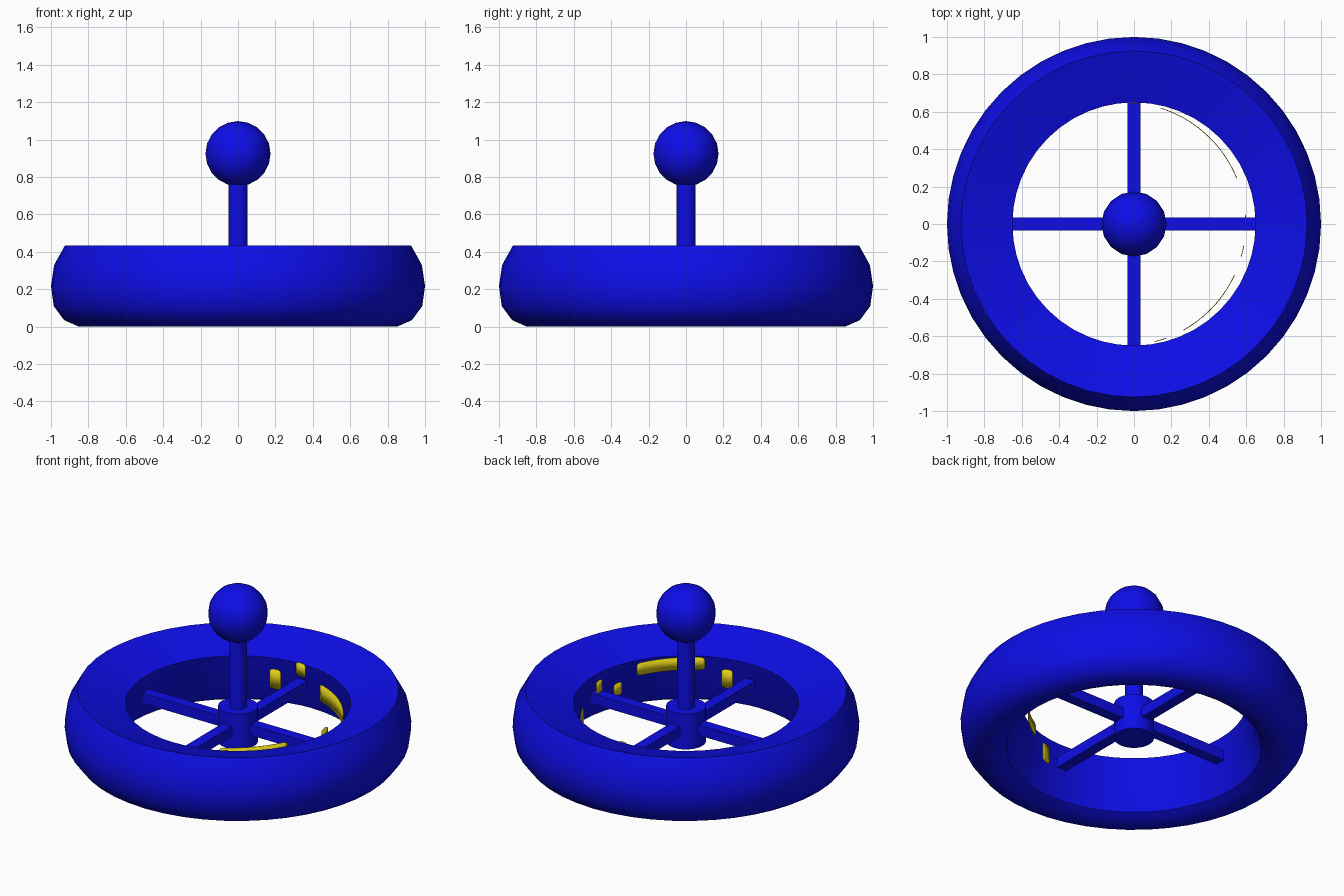
import bpy, bmesh, math

cube = bpy.data.objects.get("Cube")
if cube:
    bpy.data.objects.remove(cube)


def material(name, color):
    m = bpy.data.materials.new(name)
    m.use_nodes = True
    m.diffuse_color = (*color, 1)
    m.node_tree.nodes["Principled BSDF"].inputs["Base Color"].default_value = (*color, 1)
    return m


BLUE = material("blue", (0.004, 0.004, 0.8))
YELLOW = material("yellow", (0.75, 0.62, 0.01))


def finish(obj, name, mat, angle=38):
    obj.name = name
    obj.data.materials.append(mat)
    bpy.ops.object.select_all(action='DESELECT')
    obj.select_set(True)
    bpy.context.view_layer.objects.active = obj
    bpy.ops.object.shade_smooth_by_angle(angle=math.radians(angle))
    return obj


def from_bmesh(bm, name, mat):
    mesh = bpy.data.meshes.new(name)
    bm.to_mesh(mesh)
    bm.free()
    obj = bpy.data.objects.new(name, mesh)
    bpy.context.collection.objects.link(obj)
    return finish(obj, name, mat)


def lathe(profile, name, mat, steps):
    """Spin a closed (radius, height) profile round the z axis."""
    bm = bmesh.new()
    rings = []
    for i in range(steps):
        a = 2 * math.pi * i / steps
        rings.append([bm.verts.new((r * math.cos(a), r * math.sin(a), z)) for r, z in profile])
    n = len(profile)
    for i in range(steps):
        p, q = rings[i], rings[(i + 1) % steps]
        for j in range(n):
            k = (j + 1) % n
            bm.faces.new((p[j], q[j], q[k], p[k]))
    bmesh.ops.recalc_face_normals(bm, faces=bm.faces)
    return from_bmesh(bm, name, mat)


def cylinder(name, radius, low, high, sides=32):
    bpy.ops.mesh.primitive_cylinder_add(vertices=sides, radius=radius, depth=high - low,
                                        location=(0, 0, (low + high) / 2))
    return finish(bpy.context.object, name, BLUE)


# Rounded outer rim with a dished top and a tapering inner wall
lathe([(0.65, 0.35), (0.925, 0.435), (0.983, 0.33), (1.0, 0.217), (0.985, 0.11),
       (0.93, 0.035), (0.85, 0.0), (0.79, 0.01), (0.735, 0.04), (0.70, 0.14)],
      "rim", BLUE, 48)

# Hub, stem and knob
cylinder("hub", 0.115, 0.11, 0.335)
cylinder("stem", 0.052, 0.3, 0.79)
bpy.ops.mesh.primitive_uv_sphere_add(segments=16, ring_count=10, radius=0.174,
                                     location=(0, 0, 0.925))
finish(bpy.context.object, "knob", BLUE, 60)

# Four spokes
for i, side in enumerate(("left", "back", "right", "front")):
    a = i * math.pi / 2
    bpy.ops.mesh.primitive_cube_add(size=1, rotation=(0, 0, a),
                                    location=(0.35 * math.cos(a), 0.35 * math.sin(a), 0.222))
    spoke = bpy.context.object
    spoke.scale = (0.6, 0.068, 0.065)
    finish(spoke, side + "_spoke", BLUE)


# Thin curved inner plates, each with rounded ends
def plate(name, start, end, low, high):
    bm = bmesh.new()
    steps = 16
    mid, half = (low + high) / 2, (high - low) / 2
    span = math.radians(end - start) * 0.62
    corner = min(0.025, span / 2)
    pairs = []
    for i in range(steps + 1):
        t = (1 - math.cos(math.pi * i / steps)) / 2
        a = math.radians(start + (end - start) * t)
        r = 0.645 - 0.05 * math.cos(a)
        gap = max(0, corner - min(t, 1 - t) * span)
        h = half - 0.6 * (corner - math.sqrt(max(0, corner ** 2 - gap ** 2)))
        pairs.append([bm.verts.new((r * math.cos(a), r * math.sin(a), z))
                      for z in (mid - h, mid + h)])
    for p, q in zip(pairs, pairs[1:]):
        bm.faces.new((p[0], p[1], q[1], q[0]))
    obj = from_bmesh(bm, name, YELLOW)
    solid = obj.modifiers.new("thickness", 'SOLIDIFY')
    solid.thickness = 0.004


plate("front_long_plate", -65, -27, 0.275, 0.355)
plate("back_long_plate", 24, 77, 0.165, 0.275)
for i, (angle, low, high) in enumerate([(-77, 0.17, 0.29), (-14, 0.19, 0.27), (2, 0.265, 0.345),
                                        (91, 0.27, 0.355), (106, 0.15, 0.275)]):
    plate("small_plate_%d" % (i + 1), angle - 3, angle + 3, low, high)
